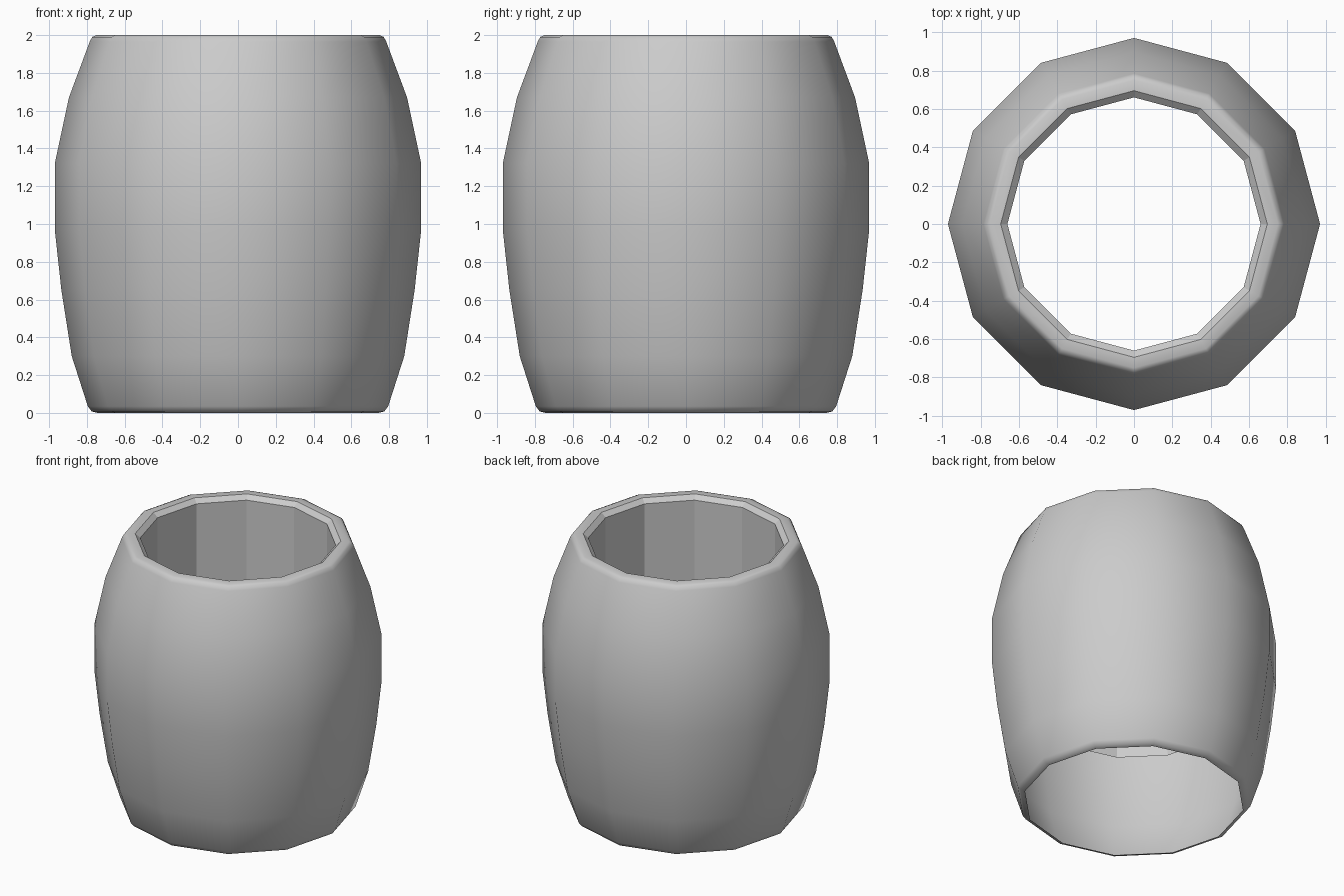
import bpy, bmesh
from math import cos, sin, pi

if "Cube" in bpy.data.objects:
    bpy.data.objects.remove(bpy.data.objects["Cube"])

SIDES = 12

# (radius, height) from the bottom lip, up the bulging wall, over the rim, down the lining
outer = [(0.745, 0.0), (0.775, 0.008), (0.795, 0.035), (0.88, 0.30), (0.935, 0.65),
         (0.97, 0.97), (0.97, 1.32), (0.895, 1.67), (0.785, 1.965), (0.772, 1.99),
         (0.75, 2.0), (0.695, 2.0)]
lining = [(0.66, 1.97), (0.66, 0.71)]
profile = outer + lining

# Barrel-shaped tube, open at both ends
bm = bmesh.new()
rings = [[bm.verts.new((r * cos(2 * pi * i / SIDES), r * sin(2 * pi * i / SIDES), z))
          for i in range(SIDES)] for r, z in profile]
for k in range(len(rings) - 1):
    a, b = rings[k], rings[k + 1]
    for i in range(SIDES):
        j = (i + 1) % SIDES
        f = bm.faces.new((a[i], a[j], b[j], b[i]))
        f.smooth = k < len(outer) - 1      # smooth outside, faceted lining

# Keep the lining edges crisp
for e in bm.edges:
    if any(not f.smooth for f in e.link_faces):
        e.smooth = False

mesh = bpy.data.meshes.new("barrel_tube")
bm.to_mesh(mesh)
bm.free()
bpy.context.collection.objects.link(bpy.data.objects.new("barrel_tube", mesh))
